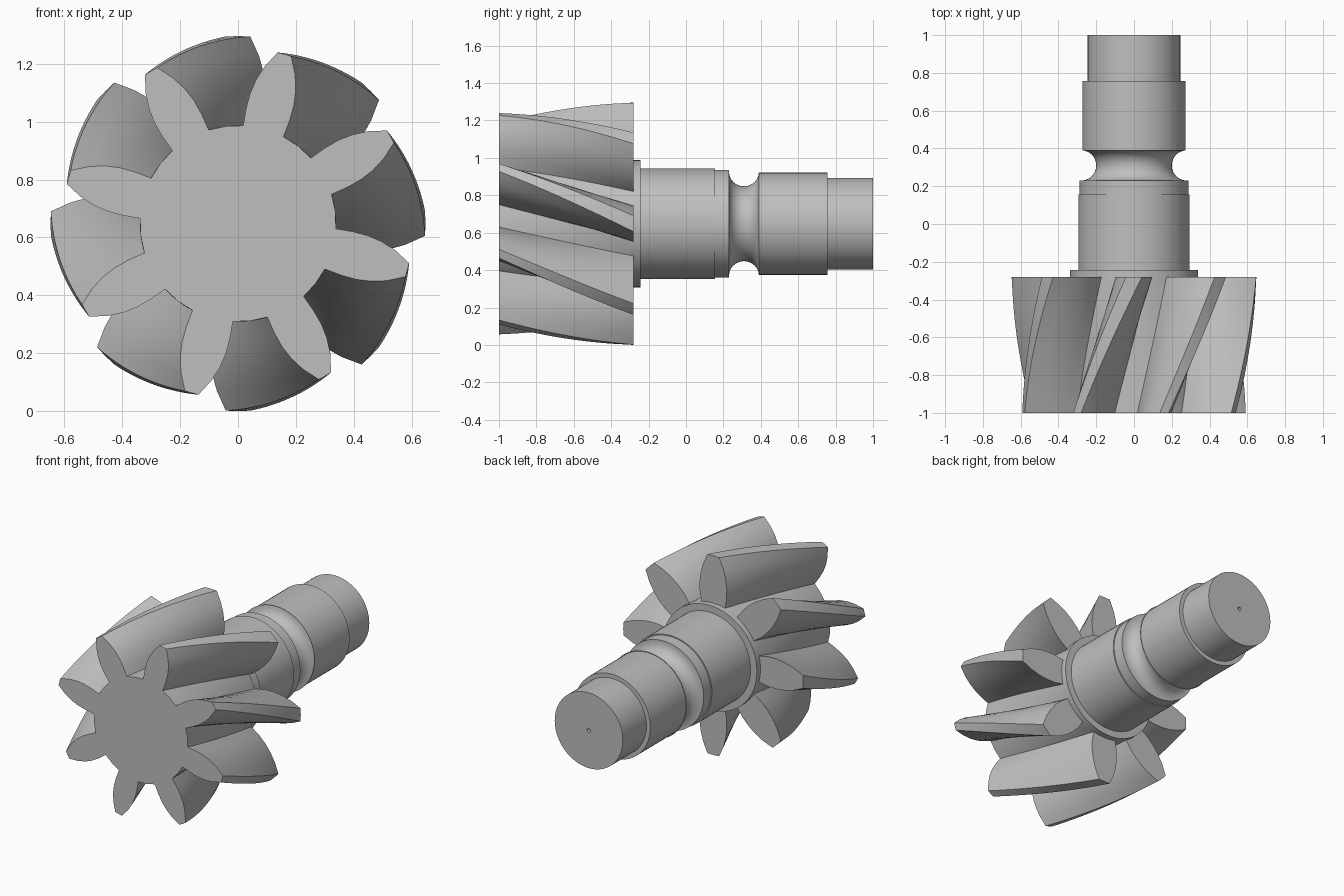
import bpy, bmesh
from math import sin, cos, pi, radians

AXIS_Z = 0.648
TEETH = 8
FRONT, BACK = -1.0, -0.28
STEPS = 16

cube = bpy.data.objects.get("Cube")
if cube:
    bpy.data.objects.remove(cube, do_unlink=True)

steel = bpy.data.materials.new("grey steel")
steel.use_nodes = True
grey = (0.52, 0.52, 0.52, 1)
steel.diffuse_color = grey
steel.node_tree.nodes["Principled BSDF"].inputs["Base Color"].default_value = grey


def lerp(a, b, t):
    return a + (b - a) * t


def skin(name, rings):
    """Bridge closed rings of (x, y, z) points and cap both ends."""
    bm = bmesh.new()
    loops = [[bm.verts.new(p) for p in ring] for ring in rings]
    n = len(loops[0])
    for a, b in zip(loops, loops[1:]):
        for i in range(n):
            j = (i + 1) % n
            bm.faces.new((a[i], a[j], b[j], b[i]))
    bm.faces.new(loops[0])
    bm.faces.new(loops[-1])
    bmesh.ops.recalc_face_normals(bm, faces=bm.faces)
    mesh = bpy.data.meshes.new(name)
    bm.to_mesh(mesh)
    bm.free()
    mesh.materials.append(steel)
    obj = bpy.data.objects.new(name, mesh)
    bpy.context.collection.objects.link(obj)
    bpy.ops.object.select_all(action='DESELECT')
    obj.select_set(True)
    bpy.context.view_layer.objects.active = obj
    bpy.ops.object.shade_smooth_by_angle(angle=radians(28))
    return obj


def polar(r, angle, y):
    return (r * cos(angle), y, AXIS_Z + r * sin(angle))


# Tooth outline: height fraction, half angle at the front, half angle at the back
FLANK = [(0, 12.3, 14.5), (0.22, 11.3, 13.8), (0.42, 10, 12),
         (0.6, 8.2, 9.9), (0.79, 5.7, 7.2), (1, 2.3, 3.75)]


def gear_section(t):
    y = lerp(FRONT, BACK, t)
    root, tip = 0.339, lerp(0.607, AXIS_Z, t)
    turn = lerp(74.7, 45, t)
    side = [(lerp(root, tip, h), lerp(a, b, t)) for h, a, b in FLANK]
    outline = [(r, -a) for r, a in side] + [(tip, 0)] + side[::-1]
    outline.append((root, 180 / TEETH))
    return [polar(r, radians(turn + 360 / TEETH * k + a), y)
            for k in range(TEETH) for r, a in outline]


skin("helical_gear", [gear_section(i / STEPS) for i in range(STEPS + 1)])

# Stepped shaft with a rounded groove and a small centre hole in the end
profile = [(-0.3, 0.3), (-0.3, 0.34), (-0.243, 0.34), (-0.243, 0.295),
           (0.155, 0.295), (0.155, 0.288), (0.23, 0.288)]
for i in range(13):
    a = pi * i / 12
    profile.append((0.31 - 0.08 * cos(a), 0.278 - 0.078 * sin(a)))
profile += [(0.39, 0.273), (0.757, 0.273), (0.757, 0.245),
            (1, 0.245), (1, 0.012), (0.97, 0.012)]
SEGMENTS = 72
skin("stepped_shaft", [[polar(r, 2 * pi * i / SEGMENTS, y) for i in range(SEGMENTS)]
                       for y, r in profile])
